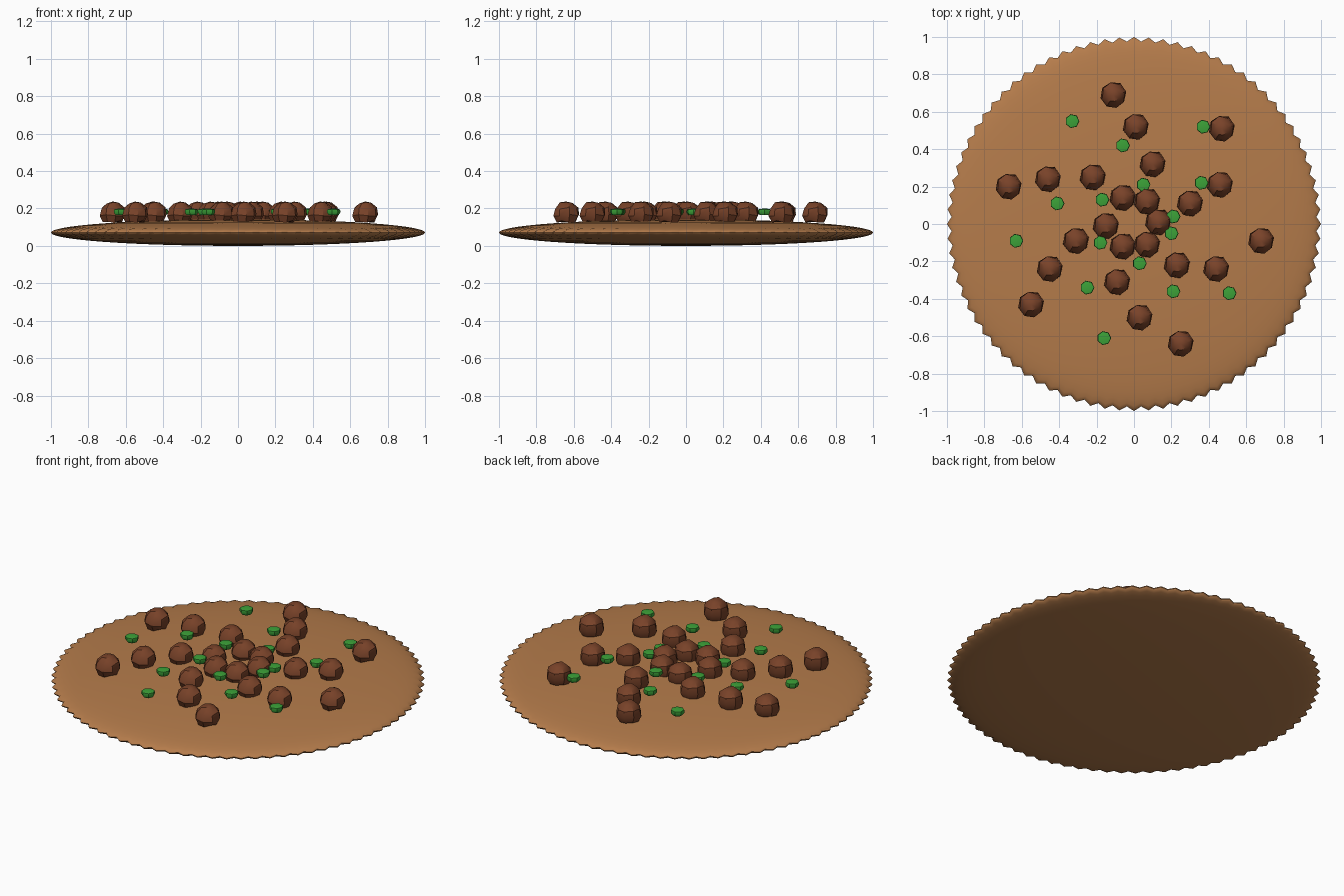
import bpy
import bmesh
import random
from math import sin, cos, pi, radians, tau

random.seed(4)

default_cube = bpy.data.objects.get("Cube")
if default_cube:
    bpy.data.objects.remove(default_cube, do_unlink=True)


def make_material(name, colour):
    material = bpy.data.materials.new(name)
    material.use_nodes = True
    material.diffuse_color = colour
    material.node_tree.nodes["Principled BSDF"].inputs["Base Color"].default_value = colour
    return material


def loft(name, rings, bottom, top, material):
    """Build a closed mesh from stacked rings of points and two end points."""
    bm = bmesh.new()
    loops = [[bm.verts.new(point) for point in ring] for ring in rings]
    low, high = bm.verts.new(bottom), bm.verts.new(top)
    count = len(loops[0])
    for i in range(count):
        j = (i + 1) % count
        bm.faces.new((low, loops[0][j], loops[0][i]))
        bm.faces.new((high, loops[-1][i], loops[-1][j]))
        for lower, upper in zip(loops, loops[1:]):
            bm.faces.new((lower[i], lower[j], upper[j], upper[i]))
    mesh = bpy.data.meshes.new(name)
    bm.to_mesh(mesh)
    bm.free()
    mesh.materials.append(material)
    return mesh


def place(name, mesh, location=(0, 0, 0)):
    obj = bpy.data.objects.new(name, mesh)
    obj.location = location
    bpy.context.collection.objects.link(obj)
    return obj


def smooth(obj, angle):
    bpy.ops.object.select_all(action="DESELECT")
    obj.select_set(True)
    bpy.context.view_layer.objects.active = obj
    bpy.ops.object.shade_smooth_by_angle(angle=radians(angle))


def scatter(name, mesh, spots, height, angle):
    """Place linked copies of one mesh at spots given in hundredths."""
    for x, y in spots:
        obj = place(name, mesh, (x / 100, y / 100, height))
    smooth(obj, angle)


crust_brown = make_material("crust brown", (0.46, 0.2, 0.07, 1))
meat_brown = make_material("meat brown", (0.19, 0.055, 0.022, 1))
herb_green = make_material("herb green", (0.045, 0.36, 0.04, 1))

# Crust: a flattened round with a toothed rim
TEETH, ROWS, HALF = 80, 28, 0.071
crust_rings = []
for row in range(1, ROWS):
    tilt = pi * row / ROWS - pi / 2
    notch = 0.024 * max(0, (cos(tilt) - 0.9) / 0.1)
    ring = []
    for step in range(TEETH * 2):
        turn = tau * step / (TEETH * 2)
        radius = cos(tilt) - notch * (step % 2)
        ring.append((radius * cos(turn), radius * sin(turn), HALF + HALF * sin(tilt)))
    crust_rings.append(ring)
crust_mesh = loft("crust", crust_rings, (0, 0, 0), (0, 0, HALF * 2), crust_brown)
smooth(place("crust", crust_mesh), 50)

# Meat chunks: one lumpy faceted nugget, repeated
SIDES = 8
chunk_rings = []
for radius, z in ((0.052, 0), (0.067, 0.035), (0.06, 0.072), (0.034, 0.1)):
    ring = []
    for step in range(SIDES):
        turn = tau * (step + 0.3) / SIDES
        r = radius * random.uniform(0.92, 1.08)
        ring.append((r * cos(turn), r * sin(turn) * 1.06, z + random.uniform(-0.006, 0.006)))
    chunk_rings.append(ring)
chunk_mesh = loft("meat_chunk", chunk_rings, (0, 0, 0), (0, 0, 0.107), meat_brown)
scatter("meat_chunk", chunk_mesh, (
    (13, 1), (7, 12), (-6, 14), (-15, -1), (-6, -12), (7, -11),
    (30, 11), (10, 32), (-22, 25), (-31, -9), (-9, -31), (23, -22),
    (46, 21), (1, 52), (-46, 24), (-45, -24), (3, -50), (44, -24),
    (47, 51), (-11, 69), (-67, 20), (-55, -43), (25, -64), (68, -9),
), 0.13, 35)

# Herb pieces: small squat buttons
herb_rings = []
for radius, z in ((0.028, 0), (0.038, 0.014), (0.036, 0.03)):
    herb_rings.append([(radius * cos(tau * step / 7), radius * sin(tau * step / 7), z)
                       for step in range(7)])
herb_mesh = loft("herb_piece", herb_rings, (0, 0, 0), (0, 0, 0.036), herb_green)
scatter("herb_piece", herb_mesh, (
    (5, 21), (21, 4), (20, -5), (3, -21), (-18, -10), (-17, 13),
    (36, 22), (-6, 42), (-41, 11), (-25, -34), (21, -36),
    (37, 52), (-33, 55), (-63, -9), (-16, -61), (51, -37),
), 0.165, 40)
